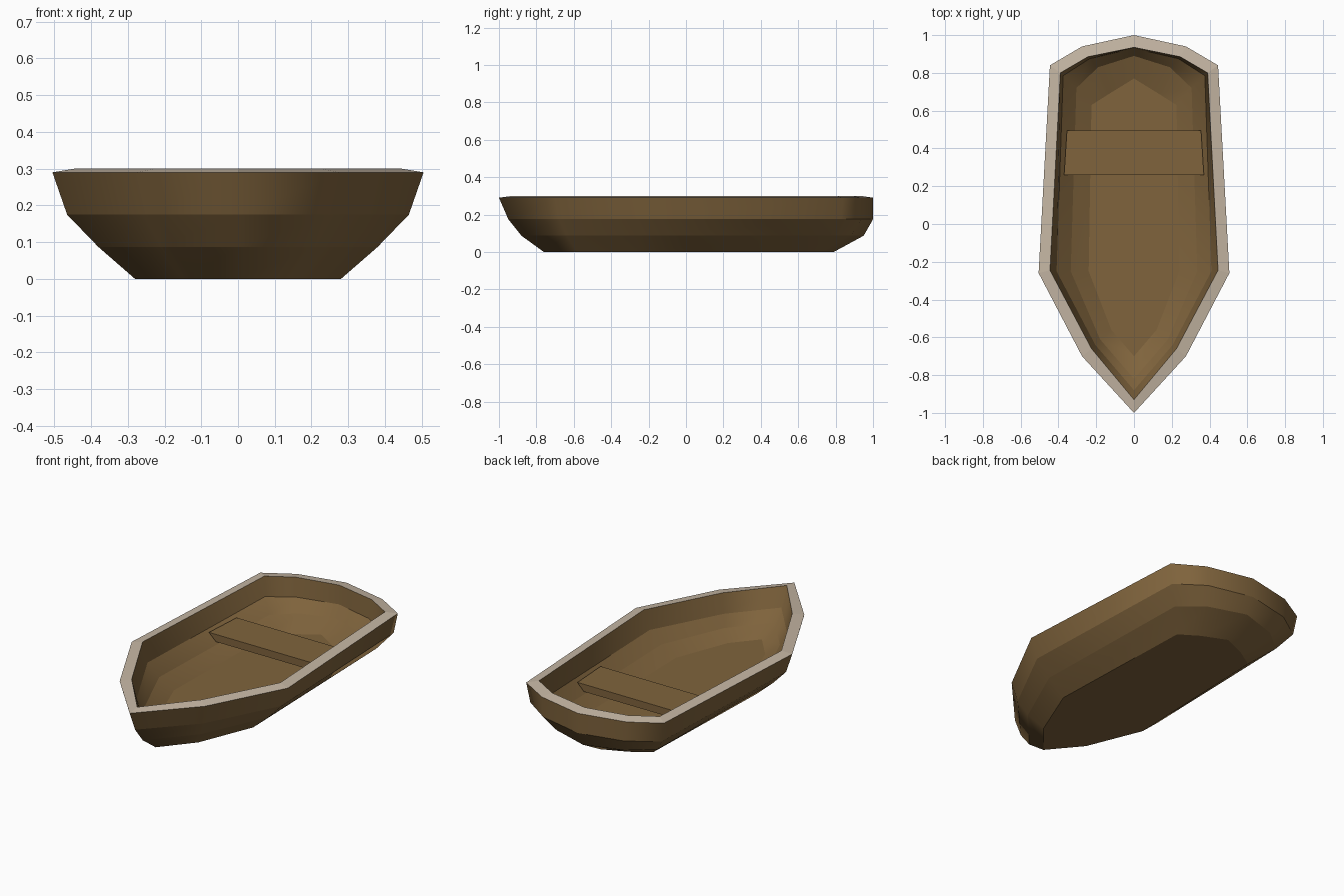
import bpy, bmesh

if "Cube" in bpy.data.objects:
    bpy.data.objects.remove(bpy.data.objects["Cube"])

def material(name, rgb):
    m = bpy.data.materials.new(name)
    m.diffuse_color = (*rgb, 1)
    m.use_nodes = True
    m.node_tree.nodes["Principled BSDF"].inputs["Base Color"].default_value = m.diffuse_color
    return m

WOOD = material("brown wood", (0.215, 0.127, 0.046))
TRIM = material("pale trim", (0.56, 0.47, 0.37))

def ring(half, z):
    """Closed outline from bow to stern, mirrored across x."""
    pts = half + [(-x, y) for x, y in half[-2:0:-1]]
    return [(x, y, z) for x, y in pts]

def loft(name, rings, mat, cap=False, flip=False, smooth=True):
    """Skin a stack of outlines; bands meet at crisp edges."""
    bm = bmesh.new()
    loops = [[bm.verts.new(p) for p in r] for r in rings]
    n = len(loops[0])
    for a, b in zip(loops, loops[1:]):
        for i in range(n):
            j = (i + 1) % n
            f = [a[i], a[j], b[j], b[i]]
            bm.faces.new(f[::-1] if flip else f).smooth = smooth
    if cap:
        f = loops[0]
        bm.faces.new(f if flip else f[::-1])
    for lp in loops:
        for i in range(n):
            e = bm.edges.get((lp[i], lp[(i + 1) % n]))
            if e:
                e.smooth = False
    me = bpy.data.meshes.new(name)
    bm.to_mesh(me)
    bm.free()
    me.materials.append(mat)
    ob = bpy.data.objects.new(name, me)
    bpy.context.collection.objects.link(ob)
    return ob

# outer hull, bottom to rim
outer = [
    ring([(0, -.76), (.15, -.58), (.28, -.26), (.25, .66), (.14, .73), (0, .79)], 0),
    ring([(0, -.88), (.21, -.64), (.38, -.26), (.355, .77), (.22, .88), (0, .95)], .087),
    ring([(0, -.95), (.25, -.68), (.465, -.26), (.425, .83), (.265, .94), (0, 1.0)], .175),
    ring([(0, -1.0), (.275, -.70), (.505, -.26), (.445, .84), (.275, .94), (0, 1.0)], .29),
]
loft("outer_hull", outer, WOOD, cap=True)

# inner hull with its floor
inner = [
    ring([(0, -.70), (.12, -.56), (.24, -.25), (.225, .63), (.13, .69), (0, .77)], .073),
    ring([(0, -.82), (.18, -.61), (.335, -.25), (.305, .72), (.19, .83), (0, .89)], .125),
    ring([(0, -.88), (.205, -.64), (.41, -.25), (.375, .785), (.235, .875), (0, .93)], .19),
    ring([(0, -.93), (.225, -.66), (.445, -.245), (.39, .80), (.245, .885), (0, .935)], .30),
]
loft("inner_hull", inner, WOOD, cap=True, flip=True)

# flat rim joining both skins
loft("rim", [outer[-1], inner[-1]], TRIM, smooth=False)

# bench seat, tapered to the hull sides
def seat_ring(front, back, z):
    return [(-front, .26, z), (front, .26, z), (back, .495, z), (-back, .495, z)]

seat = loft("seat", [seat_ring(.325, .315, .14), seat_ring(.37, .355, .183)],
            WOOD, cap=True, smooth=False)
bm = bmesh.new()
bm.from_mesh(seat.data)
bmesh.ops.holes_fill(bm, edges=bm.edges, sides=4)
bmesh.ops.recalc_face_normals(bm, faces=bm.faces)
bm.to_mesh(seat.data)
bm.free()
